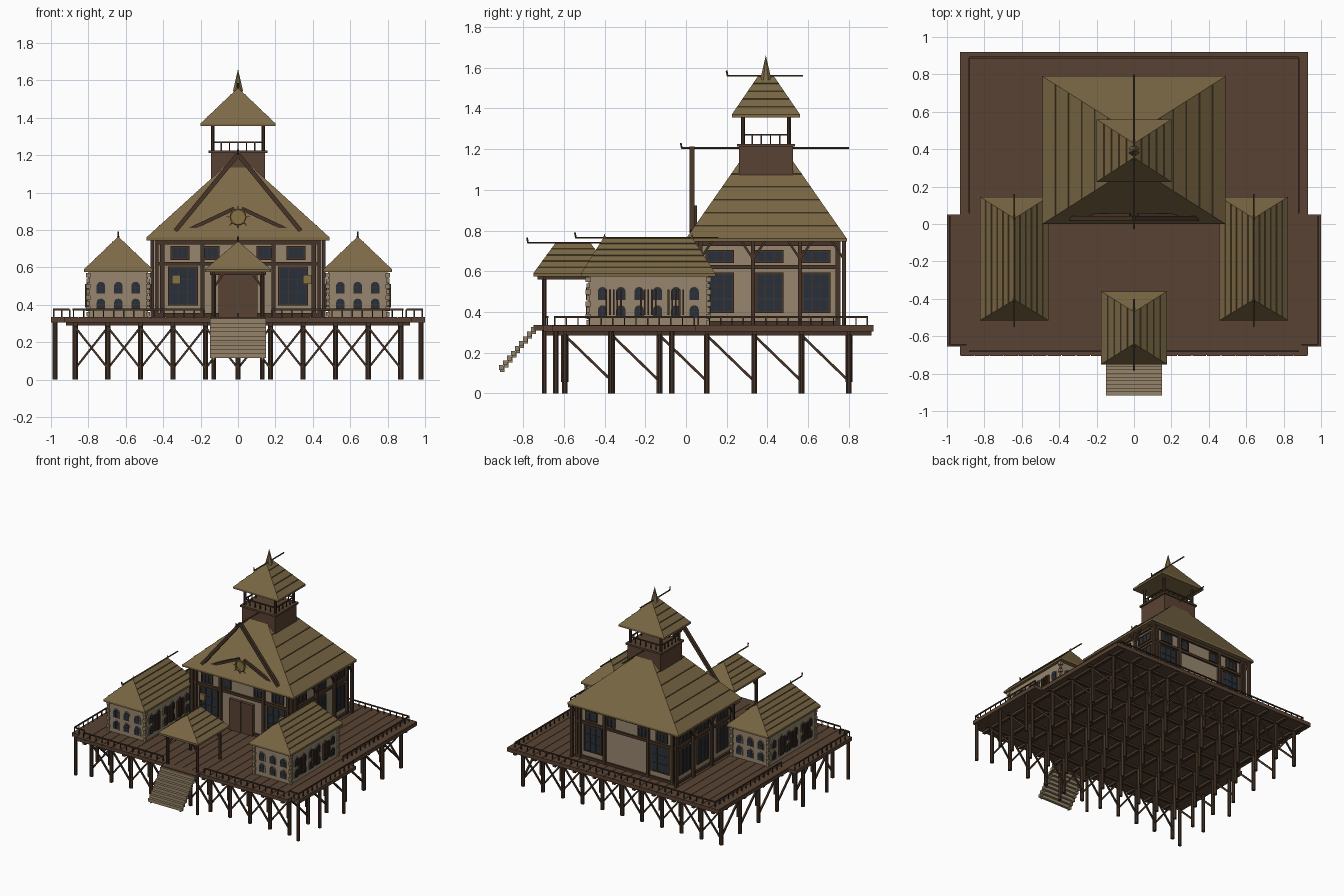
import bpy, bmesh, math
from mathutils import Vector, Matrix

if "Cube" in bpy.data.objects:
    bpy.data.objects.remove(bpy.data.objects["Cube"])

def mat(name, c):
    m = bpy.data.materials.new(name)
    m.diffuse_color = (*c, 1)
    m.use_nodes = True
    m.node_tree.nodes["Principled BSDF"].inputs["Base Color"].default_value = m.diffuse_color
    return m

ROOF = mat("thatch", (0.20, 0.14, 0.06))
EDGE = mat("thatch_edge", (0.09, 0.065, 0.028))
WOOD = mat("timber", (0.06, 0.034, 0.02))
DECK = mat("planks", (0.10, 0.055, 0.033))
WALL = mat("plaster", (0.31, 0.24, 0.155))
GLASS = mat("glass", (0.02, 0.03, 0.045))
STEP = mat("pale_wood", (0.30, 0.23, 0.14))
GOLD = mat("brass", (0.25, 0.17, 0.06))

class Part:
    """Collects simple solids into one named object."""
    def __init__(self, name, material):
        self.name, self.mat, self.bm = name, material, bmesh.new()

    def box(self, x0, x1, y0, y1, z0, z1):
        m = Matrix.Translation(((x0+x1)/2, (y0+y1)/2, (z0+z1)/2)) @ Matrix.Diagonal((abs(x1-x0), abs(y1-y0), z1-z0, 1))
        bmesh.ops.create_cube(self.bm, size=1, matrix=m)

    def bar(self, a, b, r, n=4, r2=None):
        a, b = Vector(a), Vector(b)
        d = b - a
        m = Matrix.Translation((a+b)/2) @ d.to_track_quat('Z', 'Y').to_matrix().to_4x4() @ Matrix.Rotation(math.pi/n, 4, 'Z')
        bmesh.ops.create_cone(self.bm, cap_ends=True, segments=n, radius1=r, radius2=r if r2 is None else r2, depth=d.length, matrix=m)

    def prism(self, pts, offset):
        f = self.bm.faces.new([self.bm.verts.new(p) for p in pts])
        ext = bmesh.ops.extrude_face_region(self.bm, geom=[f])
        bmesh.ops.translate(self.bm, vec=offset, verts=[v for v in ext['geom'] if isinstance(v, bmesh.types.BMVert)])
        self.bm.faces.new([v for v in reversed(f.verts)]) if not f.is_valid else None

    def done(self):
        bmesh.ops.recalc_face_normals(self.bm, faces=self.bm.faces)
        me = bpy.data.meshes.new(self.name)
        self.bm.to_mesh(me)
        self.bm.free()
        me.materials.append(self.mat)
        bpy.context.collection.objects.link(bpy.data.objects.new(self.name, me))

def wall_point(face, u, d, z):
    """face = (axis, wall coordinate, outward sign); u runs along the wall, d outward."""
    ax, c, s = face
    return (c + s*d, u, z) if ax == 'x' else (u, c + s*d, z)

def wall_box(p, face, u0, u1, d0, d1, z0, z1):
    a, b = wall_point(face, u0, d0, z0), wall_point(face, u1, d1, z1)
    p.box(min(a[0], b[0]), max(a[0], b[0]), min(a[1], b[1]), max(a[1], b[1]), z0, z1)

def window(glass, frame, face, u, w, z0, z1, cols, rows):
    wall_box(glass, face, u-w/2, u+w/2, -.005, .006, z0, z1)
    for i in range(cols+1):
        x, t = u - w/2 + w*i/cols, .005 if i in (0, cols) else .002
        wall_box(frame, face, x-t, x+t, 0, .011, z0-.005, z1+.005)
    for i in range(rows+1):
        z, t = z0 + (z1-z0)*i/rows, .005 if i in (0, rows) else .002
        wall_box(frame, face, u-w/2, u+w/2, 0, .01, z-t, z+t)

def arch(p, face, u, w, z0, z1, d):
    r = w/2
    pts = [(u-r, z0), (u+r, z0)] + [(u + r*math.cos(a*math.pi/6), z1-r + r*math.sin(a*math.pi/6)) for a in range(7)]
    off = Vector(wall_point(face, 0, d, 0)) - Vector(wall_point(face, 0, -.004, 0))
    p.prism([wall_point(face, x, -.004, z) for x, z in pts], off)

def hip_roof(name, cx, w, y0, y1, r0, r1, z0, z1, courses, pole, finial):
    """Closed hip roof with eave lip, course lines, ridge pole and finials."""
    p, e = Part(name, ROOF), Part(name + "_trim", EDGE)
    t = .015
    c = [(cx-w, y0), (cx+w, y0), (cx+w, y1), (cx-w, y1)]
    lo = [p.bm.verts.new((*q, z0)) for q in c]
    hi = [p.bm.verts.new((*q, z0+t)) for q in c]
    a, b = p.bm.verts.new((cx, r0, z1)), p.bm.verts.new((cx, r1, z1))
    p.bm.faces.new(lo[::-1])
    for i in range(4):
        j = (i+1) % 4
        p.bm.faces.new((lo[i], lo[j], hi[j], hi[i]))
    for f in ((hi[0], hi[1], a), (hi[1], hi[2], b, a), (hi[2], hi[3], b), (hi[3], hi[0], a, b)):
        p.bm.faces.new(f)
    for i in range(1, courses):
        k = i/courses
        for s in (-1, 1):
            x, z = cx + s*w*(1-k), z0+t + (z1-z0-t)*k
            e.bar((x, y0+(r0-y0)*k, z), (x, y1+(r1-y1)*k, z), .0028)
    e.bar((cx, pole[0], z1), (cx, pole[1], z1), .005, 6)
    e.bar((cx, pole[0], z1-.003), (cx, pole[0]-.006, z1+.025), .005, 6)
    for y, h, r in finial:
        p.bar((cx, y, z1-.02), (cx, y, z1+h), r, 8, 0)
    p.done(); e.done()

# deck: slab, plank tops, edge beams
deck = Part("deck", DECK)
deck.box(-.93, .93, -.70, .92, .305, .33)
for i in range(24):
    x = -.93 + i*.0775
    deck.box(x+.0015, x+.076, -.705, .92, .328, .336)
for s in (-1, 1):
    deck.box(s*.925, s*1.0, -.655, .05, .305, .334)
deck.box(-.15, .15, -.75, -.69, .31, .336)
deck.done()

# stilts, joists and cross bracing
stilts, joists, braces = Part("stilts", WOOD), Part("joists", WOOD), Part("stilt_braces", WOOD)
xs = [-.87 + .174*i for i in range(11)]
ys = [-.595 + .2325*i for i in range(7)]
for x in xs:
    joists.box(x-.012, x+.012, -.69, .91, .285, .306)
    for y in ys:
        stilts.bar((x, y, 0), (x, y, .31), .015, 8)
for y in ys:
    joists.box(-.92, .92, y-.01, y+.01, .29, .306)
for s in (-1, 1):
    for y in (-.64, -.37, -.07):
        stilts.bar((s*.978, y, 0), (s*.978, y, .31), .014, 8)
for y in (ys[0], ys[-1]):
    for a, b in zip(xs, xs[1:]):
        braces.bar((a, y-.012, .28), (b, y-.012, .06), .008)
        braces.bar((a, y+.012, .06), (b, y+.012, .28), .008)
for x in (xs[0], xs[-1]):
    for a, b in zip(ys, ys[1:]):
        braces.bar((x, a, .285), (x, b, .06), .009)
for p in (stilts, joists, braces): p.done()

# deck railings
rail = Part("deck_railing", WOOD)
def fence(a, b, z0=.33, z1=.375, step=.055):
    a, b = Vector(a), Vector(b)
    n = max(1, round((b-a).length/step))
    rail.bar((*a, z1), (*b, z1), .006)
    for i in range(n+1):
        q = a.lerp(b, i/n)
        rail.bar((*q, z0), (*q, z1), .0045)
fence((-.88, .89), (.88, .89))
for s in (-1, 1):
    fence((s*.88, .06), (s*.88, .89))
    fence((s*.18, -.68), (s*.88, -.68))
    fence((s*.985, -.645), (s*.985, .04))
    fence((s*.90, -.645), (s*.985, -.645))
rail.done()

# main hall: walls, timber frame, windows, doors
hall = Part("hall_walls", WALL)
hall.box(-.43, .43, .06, .74, .33, .76)
hall.done()
frame, glass = Part("hall_frame", WOOD), Part("hall_windows", GLASS)
front, back = ('y', .06, -1), ('y', .74, 1)
sides = [('x', s*.43, s) for s in (-1, 1)]
for f, u0, u1 in [(front, -.44, .44), (back, -.44, .44)] + [(s, .05, .75) for s in sides]:
    for z, t in ((.345, .01), (.62, .01), (.735, .012)):
        wall_box(frame, f, u0, u1, -.005, .014, z-t, z+t)
for s in (-1, 1):
    for f in (front, back):
        for x in (.435, .405, .19):
            wall_box(frame, f, s*x-.011, s*x+.011, -.005, .018, .33, .75)
        window(glass, frame, f, s*.295, .15, .40, .60, 3, 3)
        for x in (.15, .31):
            window(glass, frame, f, s*x, .09, .645, .71, 3, 1)
for f in sides:
    for y in (.165, .41, .64):
        window(glass, frame, f, y, .13, .40, .59, 3, 3)
        window(glass, frame, f, y, .13, .645, .70, 3, 1)
    # outer posts with eave braces
    for y in (.07, .33, .56, .775):
        wall_box(frame, f, y-.01, y+.01, .018, .038, .33, .75)
        for d in (-.06, .06):
            if .02 < y+d < .79:
                frame.bar(wall_point(f, y, .028, .66), wall_point(f, y+d, .028, .75), .008)
frame.done(); glass.done()
door = Part("hall_doors", DECK)
for s in (-1, 1):
    door.box(s*.003, s*.105, .035, .06, .335, .58)
door.done()
lantern = Part("lanterns", GOLD)
for x in (-.33, .37):
    lantern.box(x-.022, x+.022, .02, .04, .51, .56)
lantern.done()
hip_roof("hall_roof", 0, .49, 0, .79, .31, .48, .745, 1.205, 7, (-.02, .80), [])

# free gable boards and sun emblem over the entrance
gable, sun = Part("gable_boards", WOOD), Part("sun_emblem", GOLD)
for s in (-1, 1):
    gable.bar((0, .03, 1.205), (s*.335, .03, .795), .017)
    gable.bar((s*.02, .045, .915), (s*.265, .045, .80), .014)
for i in range(16):
    a, b = i*math.pi/8, (i+1)*math.pi/8
    P = lambda r, t: (r*math.cos(t), .025, .87 + r*math.sin(t))
    sun.bar(P(.04, a), P(.04, b), .006, 6)
    if i % 2 == 0:
        sun.bar(P(.04, a), P(.066, a), .004, 4, .001)
sun.bar((0, .03, .87), (0, .045, .87), .036, 16)
gable.done(); sun.done()

# bell tower
base, tower = Part("tower_base", DECK), Part("tower_frame", WOOD)
base.box(-.145, .145, .26, .525, 1.0, 1.215)
base.box(-.158, .158, .25, .535, 1.212, 1.226)
rail = tower
for s in (-1, 1):
    for y in (.28, .505):
        tower.bar((s*.135, y, 1.22), (s*.135, y, 1.37), .011, 8)
    fence((s*.135, .28), (s*.135, .505), 1.22, 1.27, .045)
for y in (.28, .505):
    fence((-.135, y), (.135, y), 1.22, 1.27, .045)
base.done(); tower.done()
hip_roof("tower_roof", 0, .20, .225, .56, .355, .43, 1.355, 1.56, 5, (.205, .575), [(.392, .10, .03)])

# side houses: walls, quoins, arched windows, louvres
for s, side in ((-1, "left"), (1, "right")):
    cx = s*.64
    house, quoin = Part(side + "_house_walls", WALL), Part(side + "_house_quoins", STEP)
    surround, pane, louvre = Part(side + "_house_window_frames", STEP), Part(side + "_house_windows", GLASS), Part(side + "_house_louvres", WOOD)
    house.box(cx-.16, cx+.16, -.48, .11, .33, .59)
    for i in range(8):
        for x in (cx-.16, cx+.16):
            for y in (-.48, .11):
                r = .007
                k = .018 if i % 2 else .011
                quoin.box(x-k/2-r/2, x+k/2+r/2, y-k/2-r/2, y+k/2+r/2, .337+i*.03, .361+i*.03)
    faces = [(('y', -.48, -1), [cx-.093, cx, cx+.093]), (('y', .11, 1), [cx-.093, cx, cx+.093])]
    faces += [(('x', cx+d*.16, d), [-.41+.09*i for i in range(6)]) for d in (-1, 1)]
    for f, us in faces:
        for u in us:
            for z in (.37, .46):
                arch(surround, f, u, .058, z-.004, z+.069, .005)
                arch(pane, f, u, .046, z, z+.063, .008)
                wall_box(louvre, f, u-.0015, u+.0015, 0, .01, z, z+.06)
                wall_box(louvre, f, u-.022, u+.022, 0, .01, z+.03, z+.033)
        if f[0] == 'x':
            for u in (-.355, -.185, -.05):
                for i in range(5):
                    x = u + (i-2)*.018
                    wall_box(louvre, f, x-.004, x+.004, .004, .018, .385, .51)
    for p in (house, quoin, surround, pane, louvre): p.done()
    hip_roof(side + "_house_roof", cx, .183, -.515, .145, -.405, .03, .575, .765, 6, (-.54, .16), [(-.40, .022, .012), (.03, .022, .012)])

# porch and stairs
porch = Part("porch_frame", WOOD)
for s in (-1, 1):
    porch.bar((s*.13, -.695, 0), (s*.13, -.695, .58), .012, 8)
    porch.bar((s*.13, -.41, .33), (s*.13, -.41, .58), .012, 8)
    porch.bar((s*.13, -.73, .568), (s*.13, -.38, .568), .011)
    for y in (-.695, -.41):
        porch.bar((s*.13, y, .49), (s*.075, y, .57), .008)
for y in (-.695, -.41):
    porch.bar((-.15, y, .568), (.15, y, .568), .011)
porch.done()
hip_roof("porch_roof", 0, .176, -.75, -.36, -.64, -.47, .575, .74, 5, (-.775, -.40), [])
stairs = Part("stairs", STEP)
for i in range(9):
    y, z = -.742 - i*.0195, .315 - i*.0235
    stairs.box(-.15, .15, y-.02, y+.002, z-.012, z+.012)
    for s in (-1, 1):
        stairs.box(s*.125, s*.135, y-.016, y+.006, z-.022, z+.004)
stairs.done()
